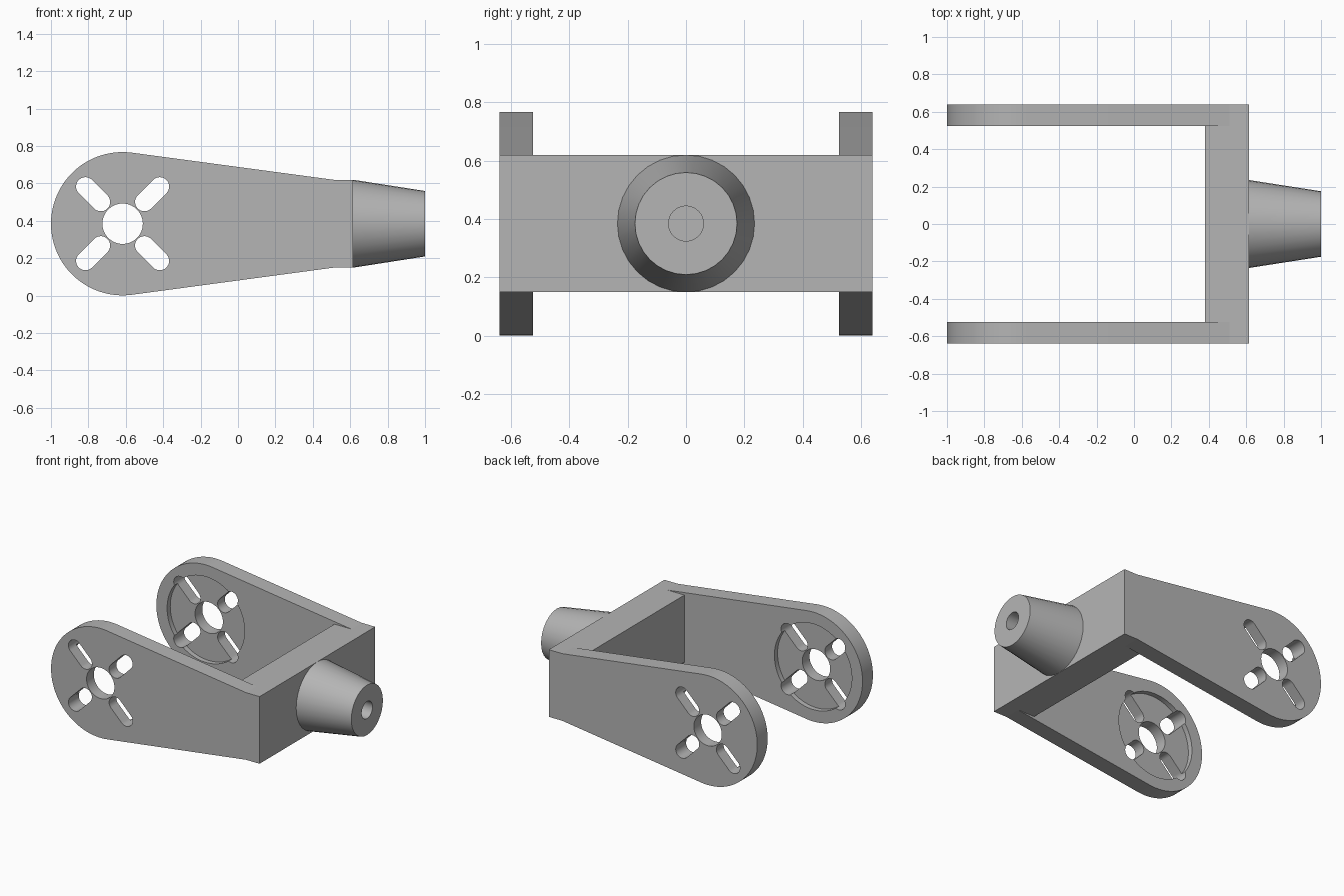
import bpy, bmesh, math
from mathutils import Vector, Matrix

cube = bpy.data.objects.get("Cube")
if cube:
    bpy.data.objects.remove(cube, do_unlink=True)

# One plain grey for the whole bracket
grey = bpy.data.materials.new("plain_grey")
grey.use_nodes = True
colour = (0.46, 0.46, 0.46, 1)
grey.diffuse_color = colour
grey.node_tree.nodes["Principled BSDF"].inputs["Base Color"].default_value = colour

PIVOT_X, MID_Z, EYE_R = -0.617, 0.384, 0.383   # rounded arm end
BAR_IN, BAR_OUT, BAR_HALF = 0.38, 0.615, 0.235  # cross bar
INNER, OUTER = 0.525, 0.64                      # arm faces in y


def make(name, bm):
    bmesh.ops.recalc_face_normals(bm, faces=bm.faces)
    mesh = bpy.data.meshes.new(name)
    bm.to_mesh(mesh)
    bm.free()
    mesh.materials.append(grey)
    obj = bpy.data.objects.new(name, mesh)
    bpy.context.collection.objects.link(obj)
    return obj


def prism(name, outline, y0, y1):
    """Extrude an (x, z) outline from y0 to y1."""
    bm = bmesh.new()
    face = bm.faces.new([bm.verts.new((x, y0, z)) for x, z in outline])
    new = bmesh.ops.extrude_face_region(bm, geom=[face])["geom"]
    verts = [v for v in new if isinstance(v, bmesh.types.BMVert)]
    bmesh.ops.translate(bm, verts=verts, vec=(0, y1 - y0, 0))
    return make(name, bm)


def arc(cx, cz, r, start, end, steps):
    angles = [math.radians(start + (end - start) * i / steps) for i in range(steps + 1)]
    return [(cx + r * math.cos(a), cz + r * math.sin(a)) for a in angles]


def cylinder_x(name, r0, r1, x0, x1, sides):
    bm = bmesh.new()
    place = Matrix.Translation(((x0 + x1) / 2, 0, MID_Z)) @ Matrix.Rotation(math.pi / 2, 4, 'Y')
    bmesh.ops.create_cone(bm, cap_ends=True, segments=sides, radius1=r0, radius2=r1,
                          depth=x1 - x0, matrix=place)
    return make(name, bm)


def select_only(obj):
    bpy.ops.object.select_all(action='DESELECT')
    obj.select_set(True)
    bpy.context.view_layer.objects.active = obj


def cut(obj, cutter):
    cutter.hide_render = True
    mod = obj.modifiers.new("cut", 'BOOLEAN')
    mod.operation, mod.solver, mod.object = 'DIFFERENCE', 'EXACT', cutter
    select_only(obj)
    bpy.ops.object.modifier_apply(modifier=mod.name)
    bpy.data.objects.remove(cutter, do_unlink=True)


def smooth(obj, degrees):
    select_only(obj)
    bpy.ops.object.shade_smooth_by_angle(angle=math.radians(degrees))


def build_arm(name, side):
    outline = arc(PIVOT_X, MID_Z, EYE_R, 82.4, 277.6, 64)
    outline += [(0.51, MID_Z - BAR_HALF), (BAR_OUT, MID_Z - BAR_HALF),
                (BAR_OUT, MID_Z + BAR_HALF), (0.51, MID_Z + BAR_HALF)]
    arm = prism(name, outline, side * INNER, side * OUTER)
    through = (side * (INNER - 0.1), side * (OUTER + 0.1))
    # Shallow round recess on the inner face
    cut(arm, prism("recess", arc(PIVOT_X, MID_Z, 0.3, 0, 360, 96)[:-1],
                   side * (INNER - 0.1), side * (INNER + 0.035)))
    # Centre hole and four diagonal slots
    cut(arm, prism("hole", arc(PIVOT_X, MID_Z, 0.108, 0, 360, 64)[:-1], *through))
    for turn in (45, 135, 225, 315):
        d = Vector((math.cos(math.radians(turn)), math.sin(math.radians(turn))))
        near, far = d * 0.165, d * 0.281
        slot = arc(PIVOT_X + far.x, MID_Z + far.y, 0.05, turn - 90, turn + 90, 32)
        slot += arc(PIVOT_X + near.x, MID_Z + near.y, 0.05, turn + 90, turn + 270, 32)
        cut(arm, prism("slot", slot, *through))
    smooth(arm, 7)


build_arm("front_arm", -1)
build_arm("back_arm", 1)

# Cross bar joining the arms
low, high = MID_Z - BAR_HALF, MID_Z + BAR_HALF
prism("cross_bar", [(BAR_IN, low), (BAR_OUT, low), (BAR_OUT, high), (BAR_IN, high)],
      -INNER, INNER)

# Tapered boss with a blind bore
boss = cylinder_x("tapered_boss", BAR_HALF, 0.175, BAR_OUT, 1.0, 32)
cut(boss, cylinder_x("bore", 0.06, 0.06, BAR_OUT + 0.01, 1.1, 32))
smooth(boss, 20)
